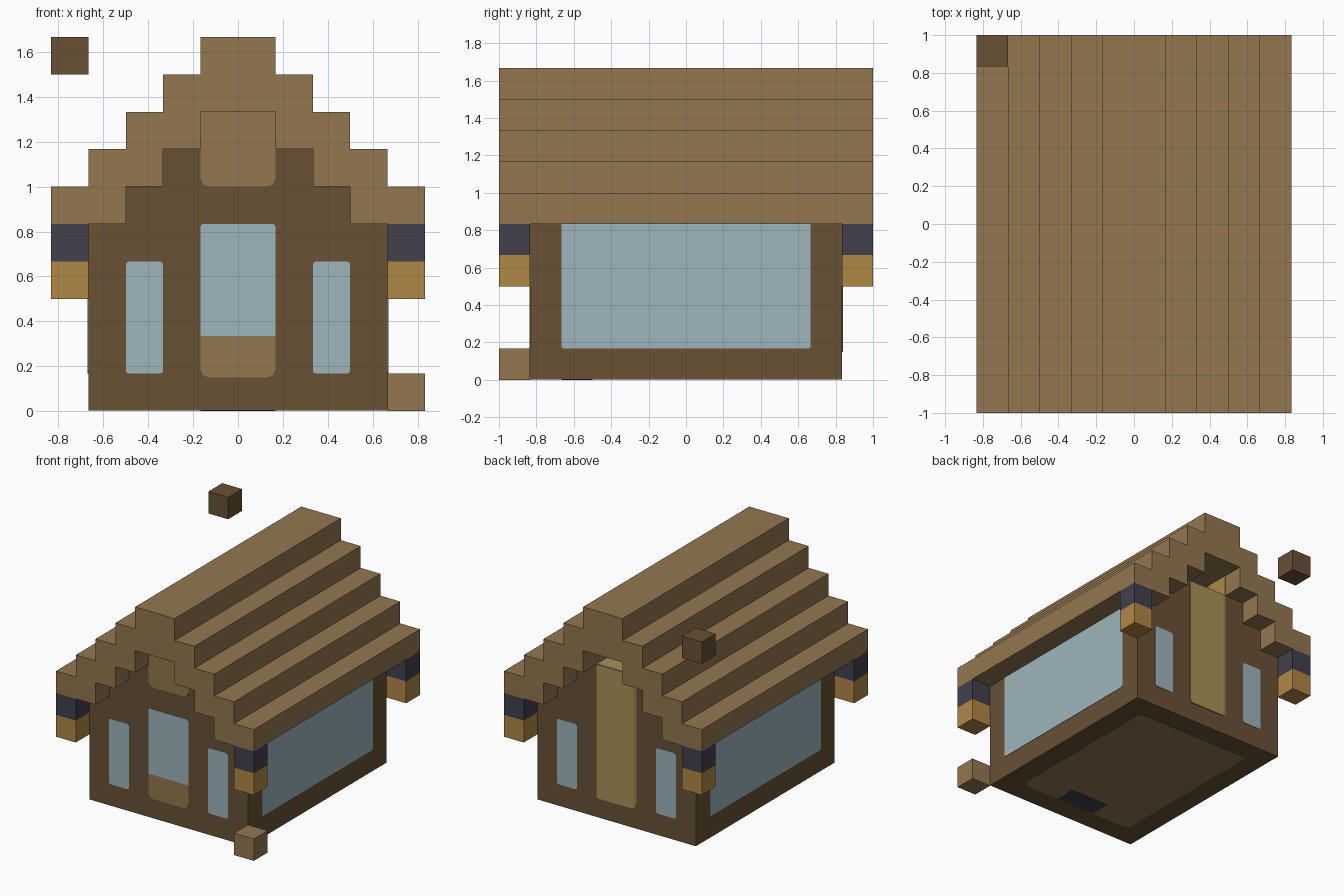
import bpy
import bmesh

if "Cube" in bpy.data.objects:
    bpy.data.objects.remove(bpy.data.objects["Cube"], do_unlink=True)

U = 1 / 6      # one building block
T = 0.003      # plate thickness


def material(name, r, g, b):
    rgb = [((c / 255 + 0.055) / 1.055) ** 2.4 for c in (r, g, b)] + [1]
    m = bpy.data.materials.new(name)
    m.use_nodes = True
    m.diffuse_color = rgb
    m.node_tree.nodes["Principled BSDF"].inputs["Base Color"].default_value = rgb
    return m


dark_wood = material("dark wood", 104, 81, 53)
light_wood = material("light wood", 147, 119, 79)
glass = material("pale blue glass", 157, 181, 188)
navy = material("dark navy", 65, 64, 77)
gold = material("lantern gold", 176, 136, 69)
straw = material("straw yellow", 168, 146, 87)
straw_dark = material("dull straw", 150, 129, 78)


def prism(name, points, axis, lo, hi, mat):
    """Extrude a flat outline along an axis between lo and hi."""
    place = {"x": lambda a, b, d: (d, a, b),
             "y": lambda a, b, d: (a, d, b),
             "z": lambda a, b, d: (a, b, d)}[axis]
    bm = bmesh.new()
    low = [bm.verts.new(place(a, b, lo)) for a, b in points]
    high = [bm.verts.new(place(a, b, hi)) for a, b in points]
    bm.faces.new(low)
    bm.faces.new(high)
    n = len(points)
    for i in range(n):
        j = (i + 1) % n
        bm.faces.new((low[i], low[j], high[j], high[i]))
    bmesh.ops.recalc_face_normals(bm, faces=bm.faces)
    mesh = bpy.data.meshes.new(name)
    bm.to_mesh(mesh)
    bm.free()
    mesh.materials.append(mat)
    obj = bpy.data.objects.new(name, mesh)
    bpy.context.collection.objects.link(obj)
    return obj


def rect(a0, a1, b0, b1, low_cut=0, high_cut=0):
    """Rectangle outline with optional cut lower and upper corners."""
    out = []
    for a, b, sa, sb in ((a0, b0, 1, 1), (a1, b0, -1, 1), (a1, b1, -1, -1), (a0, b1, 1, -1)):
        c = low_cut if sb > 0 else high_cut
        if c == 0:
            out.append((a, b))
            continue
        corner = [(a, b + sb * c), (a + sa * c * 0.3, b + sb * c * 0.3), (a + sa * c, b)]
        out += corner if sa == sb else corner[::-1]
    return out


def block(name, x, y, z, mat):
    """Single cube given by its lowest corner in block units."""
    return prism(name, rect(x * U, (x + 1) * U, y * U, (y + 1) * U),
                 "z", z * U, (z + 1) * U, mat)


def mirrored(half):
    return half + [(-a, b) for a, b in reversed(half)]


def stairs(width, base, steps):
    """Right half of a stepped gable, from the outside up to the ridge."""
    half = []
    for i in range(steps):
        half += [((width - i) * U, (base + i) * U), ((width - i) * U, (base + i + 1) * U)]
    return half


# Walls with stepped gables, and the block closing the front gable
walls = [(4 * U, T), (4 * U, 5 * U)] + stairs(3, 5, 2)
prism("walls", mirrored(walls), "y", -5 * U, 5 * U, dark_wood)
prism("front_gable_cap", rect(-U, U, 7 * U, 8 * U), "y", -5 * U, -4 * U, light_wood)

# Stepped roof, open underneath
outer = mirrored(stairs(5, 5, 5))
inner = mirrored(stairs(3, 5, 3))
prism("roof", outer + inner[::-1], "y", -6 * U, 6 * U, light_wood)

# Hanging lanterns at the four corners
for x, side in ((4, "left"), (-5, "right")):
    for y, end in ((-6, "front"), (5, "back")):
        block(f"{end}_{side}_lantern", x, y, 3, gold)
        block(f"{end}_{side}_lantern_cap", x, y, 4, navy)

# Loose blocks at two opposite corners
block("ground_block", 4, -6, 0, light_wood)
block("floating_block", -5, 5, 9, dark_wood)

# Narrow windows on both ends, wide windows on both sides
narrow_cut = 0.015
for s, end in ((-1, "front"), (1, "back")):
    y0, y1 = sorted((s * 5 * U, s * (5 * U + T)))
    for x, side in ((2, "left"), (-3, "right")):
        prism(f"{end}_{side}_window",
              rect(x * U, (x + 1) * U, U, 4 * U, narrow_cut, narrow_cut), "y", y0, y1, glass)
for s, side in ((1, "left"), (-1, "right")):
    x0, x1 = sorted((s * 4 * U, s * (4 * U + T)))
    prism(f"{side}_wide_window", rect(-4 * U, 4 * U, U, 5 * U, narrow_cut), "x", x0, x1, glass)

# Front centre: window, sill panel and gable panel
front = -5 * U
prism("front_centre_window", rect(-U, U, 2 * U, 5 * U, 0, 0.01), "y", front - T, front, glass)
prism("front_sill_panel", rect(-U, U, 0.15, 2 * U, 0.035), "y", front - T, front, light_wood)
prism("front_gable_panel", rect(-U, U, 6 * U, 8 * U, 0.035), "y", front - T, front, light_wood)

# Back centre: tall panel with a shaded edge, its top, and the gold gable reveal
back = 5 * U
prism("back_panel_edge", rect(-U, U, 0.15, 7 * U, 0.035), "y", back, back + T, straw_dark)
prism("back_panel", rect(-0.145, U, 0.15, 7 * U, 0.02), "y", back, back + 2 * T, straw)
prism("back_panel_top", rect(-U, U, 4 * U, 5 * U), "z", 7 * U, 7 * U + T, straw)
prism("back_gable_reveal", rect(4 * U, 5 * U, 7 * U, 8 * U), "x", -U, -U + T, gold)

# Underside: floor panel and dark hatch
prism("floor_panel", rect(-3 * U, 3 * U, -4 * U, 4 * U, 0.04, 0.04), "z", T / 2, T, light_wood)
prism("floor_hatch", rect(-U, U, -4 * U, -3 * U), "z", 0, T / 2, navy)
